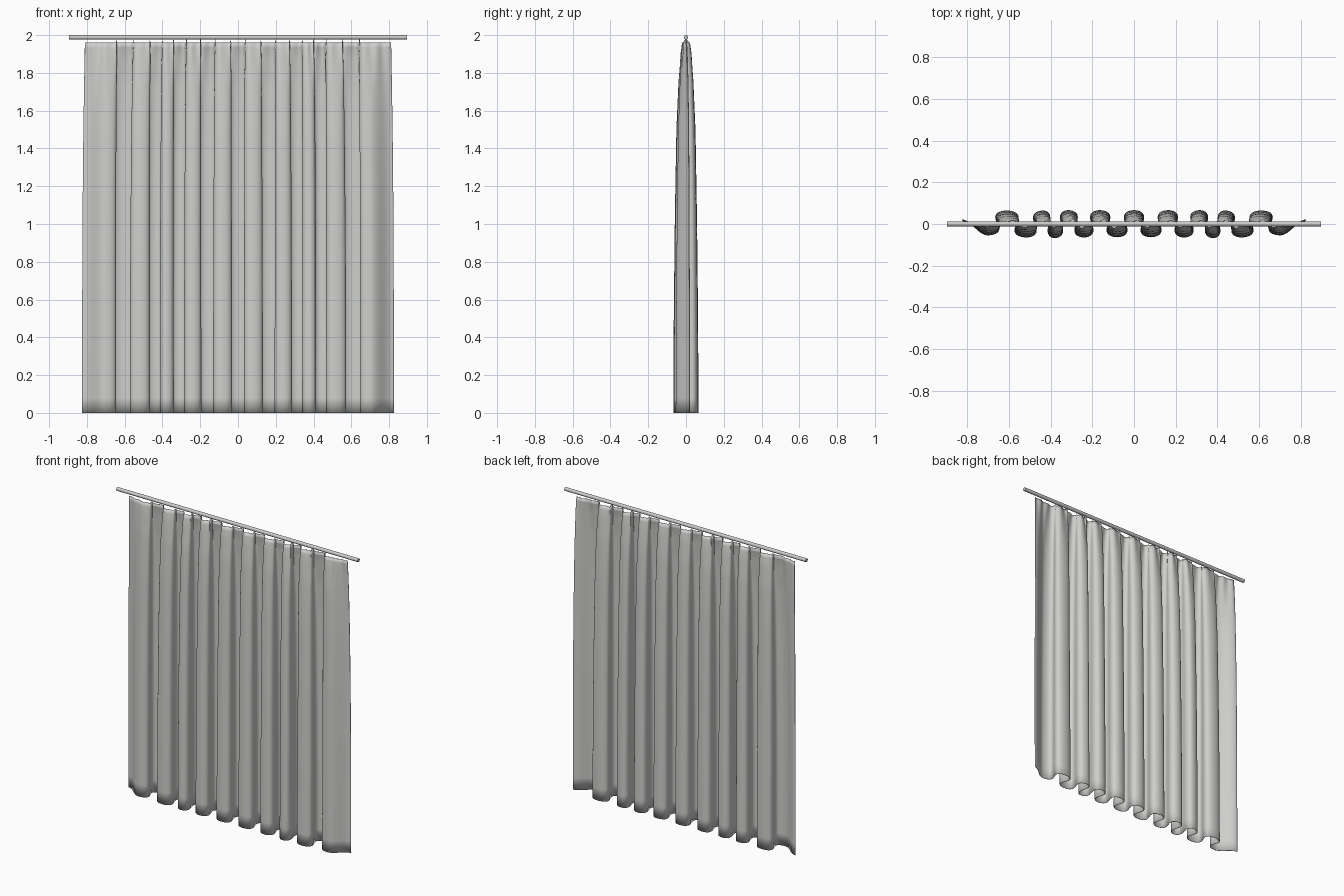
import bpy, bmesh, math, random

if "Cube" in bpy.data.objects:
    bpy.data.objects.remove(bpy.data.objects["Cube"])

random.seed(4)


def material(name, rgb):
    m = bpy.data.materials.new(name)
    m.diffuse_color = (*rgb, 1)
    m.use_nodes = True
    m.node_tree.nodes["Principled BSDF"].inputs["Base Color"].default_value = m.diffuse_color
    return m


fabric = material("pale_grey_fabric", (0.62, 0.63, 0.61))
metal = material("grey_metal", (0.60, 0.61, 0.59))

# Fold extremes at the hem, alternating front and back (left half, then mirrored)
half = [(-0.825, 0.02), (-0.70, -0.053), (-0.61, 0.063), (-0.515, -0.063),
        (-0.435, 0.063), (-0.38, -0.066), (-0.315, 0.065), (-0.24, -0.063),
        (-0.165, 0.065), (-0.08, -0.062)]
folds = half + [(0, 0.065)] + [(-x, y) for x, y in reversed(half)]
STEPS = 18

# Height, fold depth and overhang of the folds at that height
levels = [(0, 1, 0.30), (0.5, 0.96, 0.29), (1.0, 0.88, 0.27), (1.5, 0.75, 0.25),
          (1.75, 0.58, 0.23), (1.9, 0.37, 0.20), (1.96, 0.2, 0.15)]


def level_at(z):
    for (z0, d0, k0), (z1, d1, k1) in zip(levels, levels[1:]):
        if z <= z1:
            f = (z - z0) / (z1 - z0)
            return d0 + (d1 - d0) * f, k0 + (k1 - k0) * f
    return levels[-1][1:]


# Small random sizes for the gathers at the heading
gather = [random.uniform(0.4, 1.0) for _ in folds]


def row(z, top):
    depth, over = level_at(z)
    pinch = max(0, (z - 1.55) / 0.41) ** 2
    wide = 1 - 0.018 * (z / 1.96) ** 3
    pts = []
    last = len(folds) - 2
    for i in range(last + 1):
        (x0, y0), (x1, y1) = folds[i], folds[i + 1]
        end = i in (0, last)
        for s in range(STEPS + (i == last)):
            t = s / STEPS
            k = 0 if end else over * (x1 - x0)
            x = (x0 + (x1 - x0) * t + k * math.sin(2 * math.pi * t)) * wide
            y = (y0 + (y1 - y0) * (1 - math.cos(math.pi * t)) / 2) * depth
            y += 0.008 * pinch * gather[i] * math.sin(4 * math.pi * t)
            # the top edge rises to the rod in short hooks at the fold crossings
            peak = 0 if end else max(0, 1 - abs(t - 0.5) / 0.15)
            rise = 0.022 * gather[i] * peak if top else 0
            pts.append((x, y, z + rise))
    return pts


# Curtain cloth
heights = [1.6 * i / 20 for i in range(20)] + [1.6 + 0.36 * i / 14 for i in range(15)]
bm = bmesh.new()
grid = [[bm.verts.new(p) for p in row(z, z == heights[-1])] for z in heights]
for a, b in zip(grid, grid[1:]):
    for j in range(len(a) - 1):
        bm.faces.new((a[j], a[j + 1], b[j + 1], b[j]))
mesh = bpy.data.meshes.new("curtain")
bm.to_mesh(mesh)
bm.free()
curtain = bpy.data.objects.new("curtain", mesh)
bpy.context.collection.objects.link(curtain)
mesh.materials.append(fabric)
solid = curtain.modifiers.new("thickness", "SOLIDIFY")
solid.thickness = 0.003
solid.offset = 0
mesh.shade_smooth()

# Curtain rod
bpy.ops.mesh.primitive_cylinder_add(vertices=16, radius=0.012, depth=1.79,
                                    location=(0, 0, 1.988),
                                    rotation=(0, math.pi / 2, 0))
rod = bpy.context.object
rod.name = "curtain_rod"
rod.data.materials.append(metal)
bpy.ops.object.shade_smooth_by_angle(angle=math.radians(40))
